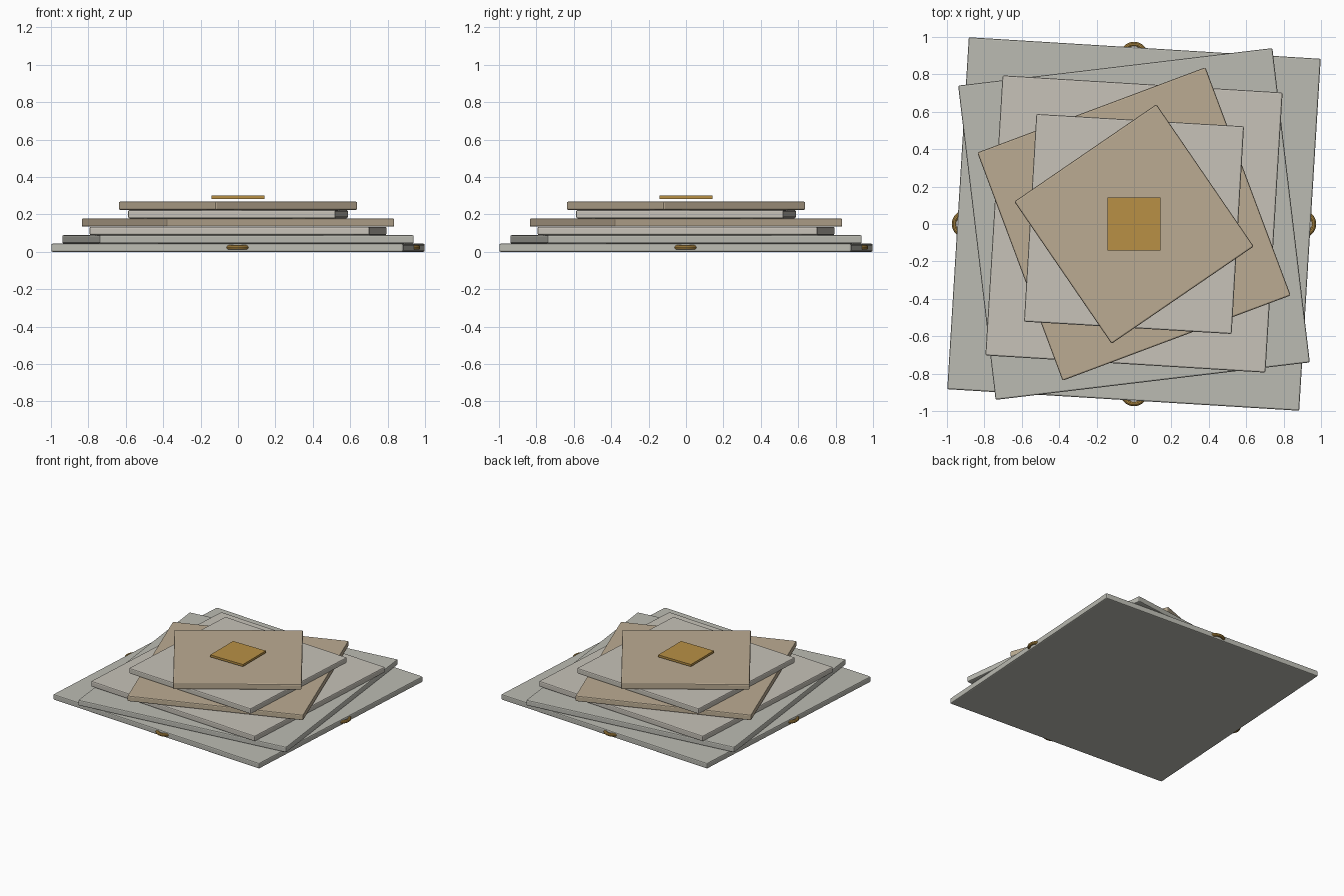
import bpy
from math import radians, cos, sin, pi

if "Cube" in bpy.data.objects:
    bpy.data.objects.remove(bpy.data.objects["Cube"])


def material(name, rgb):
    m = bpy.data.materials.new(name)
    m.diffuse_color = (*rgb, 1)
    m.use_nodes = True
    m.node_tree.nodes["Principled BSDF"].inputs["Base Color"].default_value = m.diffuse_color
    return m


stone = material("grey_stone", (0.50, 0.50, 0.45))
pale = material("pale_stone", (0.57, 0.54, 0.48))
sand = material("sandstone", (0.50, 0.41, 0.29))
gold = material("gold", (0.48, 0.28, 0.06))


def slab(name, side, z0, z1, angle, mat, bevel=0.0):
    bpy.ops.mesh.primitive_cube_add(size=1, location=(0, 0, (z0 + z1) / 2))
    ob = bpy.context.object
    ob.name = name
    ob.scale = (side, side, z1 - z0)
    bpy.ops.object.transform_apply(location=False, rotation=False, scale=True)
    ob.rotation_euler.z = radians(angle)
    ob.data.materials.append(mat)
    if bevel:
        b = ob.modifiers.new("soft_edges", 'BEVEL')
        b.width = bevel
        b.segments = 2
    return ob


# Stack of shrinking, twisted slabs: side, rotation, material
tiers = [
    (1.885, -3.5, stone),
    (1.692, 6.8, stone),
    (1.50, -3.5, pale),
    (1.302, 20.5, sand),
    (1.112, -3.4, pale),
    (0.921, 34.4, sand),
]
pitch = 0.0448
for i, (side, angle, mat) in enumerate(tiers):
    slab(f"slab_{i + 1}", side, i * pitch, i * pitch + 0.0445, angle, mat, 0.008)

# Thin gold plate hovering just over the top slab
slab("top_plate", 0.286, 0.284, 0.301, 0, gold)

# Flat gold rings set into the middle of each base edge
for i in range(4):
    a = i * pi / 2
    bpy.ops.mesh.primitive_torus_add(
        location=(0.902 * cos(a), 0.902 * sin(a), 0.0235),
        major_radius=0.060, minor_radius=0.0125,
        major_segments=32, minor_segments=10)
    ring = bpy.context.object
    ring.name = f"edge_ring_{i + 1}"
    ring.data.materials.append(gold)
    bpy.ops.object.shade_smooth_by_angle()
